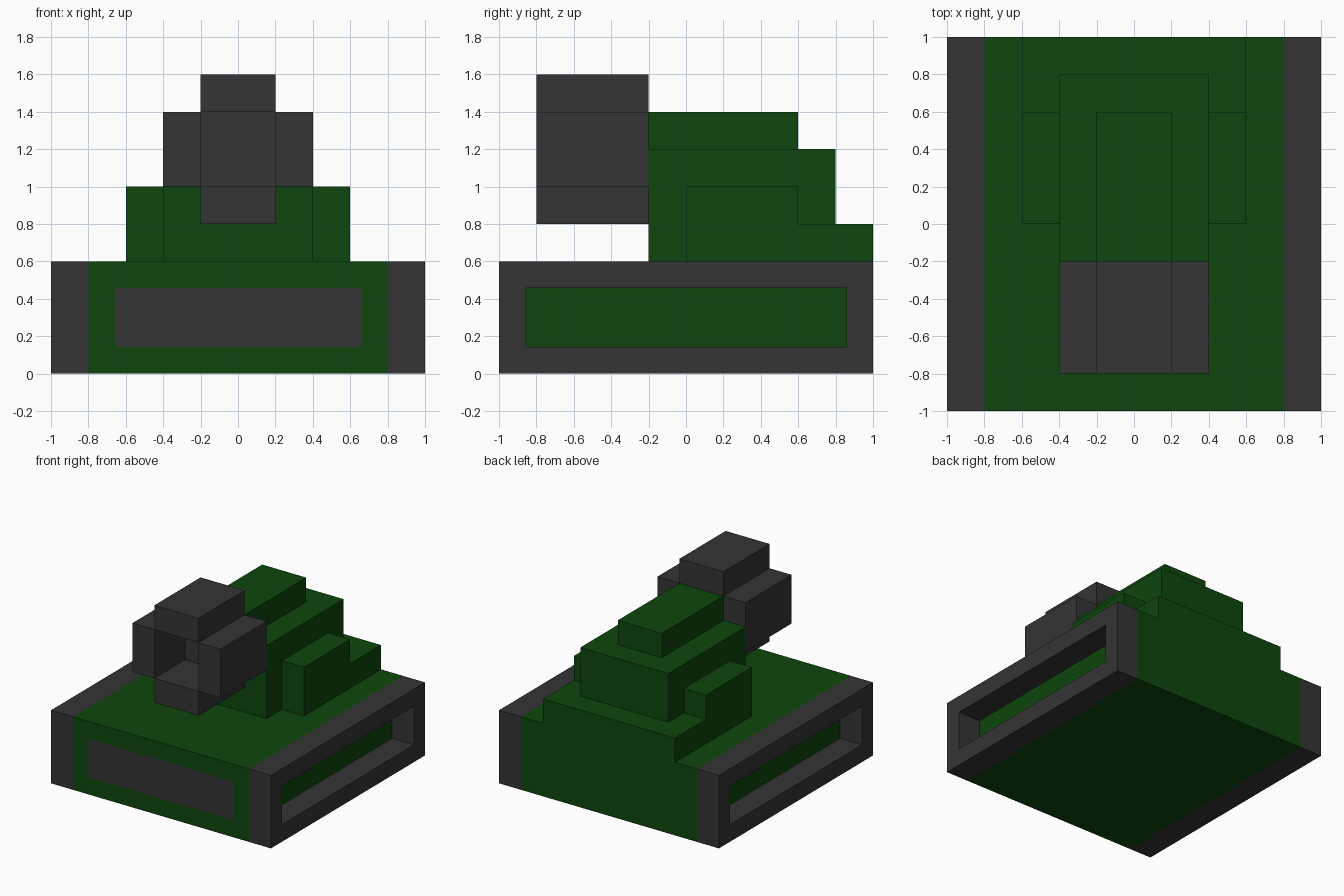
import bpy
import bmesh
from mathutils import Vector

cube = bpy.data.objects.get("Cube")
if cube:
    bpy.data.objects.remove(cube, do_unlink=True)


def material(name, rgb):
    mat = bpy.data.materials.new(name)
    mat.use_nodes = True
    mat.diffuse_color = (*rgb, 1)
    bsdf = mat.node_tree.nodes["Principled BSDF"]
    bsdf.inputs["Base Color"].default_value = (*rgb, 1)
    bsdf.inputs["Roughness"].default_value = 0.9
    return mat


GREEN = material("army green", (0.004, 0.061, 0.004))
GRAY = material("dark gray", (0.035, 0.035, 0.035))


def box_mesh(x, y, z):
    """Box from (min, max) ranges along each axis."""
    bm = bmesh.new()
    bmesh.ops.create_cube(bm, size=1)
    ranges = (x, y, z)
    for v in bm.verts:
        v.co = [lo if c < 0 else hi for c, (lo, hi) in zip(v.co, ranges)]
    return bm


def finish(name, bm, *mats):
    mesh = bpy.data.meshes.new(name)
    bm.to_mesh(mesh)
    bm.free()
    for mat in mats:
        mesh.materials.append(mat)
    obj = bpy.data.objects.new(name, mesh)
    bpy.context.collection.objects.link(obj)
    return obj


def box(name, mat, x, y, z):
    return finish(name, box_mesh(x, y, z), mat)


def face_towards(bm, direction):
    bm.normal_update()
    return max(bm.faces, key=lambda f: f.normal.dot(Vector(direction)))


# Hull with a flush gray panel inset in the front
bm = box_mesh((-0.8, 0.8), (-1, 1), (0, 0.6))
front = face_towards(bm, (0, -1, 0))
bmesh.ops.inset_region(bm, faces=[front], thickness=0.2)
front.material_index = 1
finish("hull", bm, GREEN, GRAY)

# Tracks: the slot is open through to the green hull side
for name, s in (("left", 1), ("right", -1)):
    bm = box_mesh(sorted((0.8 * s, s)), (-1, 1), (0, 0.6))
    inner = face_towards(bm, (-s, 0, 0))
    outer = face_towards(bm, (s, 0, 0))
    bmesh.ops.inset_region(bm, faces=[outer], thickness=0.2)
    slot = bmesh.ops.extrude_discrete_faces(bm, faces=[outer])["faces"]
    bmesh.ops.translate(bm, vec=(-0.2 * s, 0, 0), verts=slot[0].verts)
    bmesh.ops.delete(bm, geom=[inner] + slot, context="FACES_ONLY")
    finish(name + "_track", bm, GRAY)

# Stepped turret and rear deck
box("rear_deck", GREEN, (-0.6, 0.6), (0.6, 1), (0.6, 0.8))
box("turret_body", GREEN, (-0.4, 0.4), (-0.2, 0.8), (0.6, 1.2))
box("turret_roof", GREEN, (-0.2, 0.2), (-0.2, 0.6), (1.2, 1.4))

# Hollow cannon: four walls around a bore closed by a breech
LENGTH = (-0.8, -0.2)
box("cannon_top", GRAY, (-0.2, 0.2), LENGTH, (1.4, 1.6))
box("cannon_bottom", GRAY, (-0.2, 0.2), LENGTH, (0.8, 1.0))
box("cannon_breech", GRAY, (-0.2, 0.2), (-0.4, -0.2), (1.0, 1.4))

# Paired side parts
for name, s in (("left", 1), ("right", -1)):
    box(name + "_turret_side", GREEN, sorted((0.4 * s, 0.6 * s)), (0, 0.6), (0.6, 1.0))
    box(name + "_cannon_wall", GRAY, sorted((0.2 * s, 0.4 * s)), LENGTH, (1.0, 1.4))
